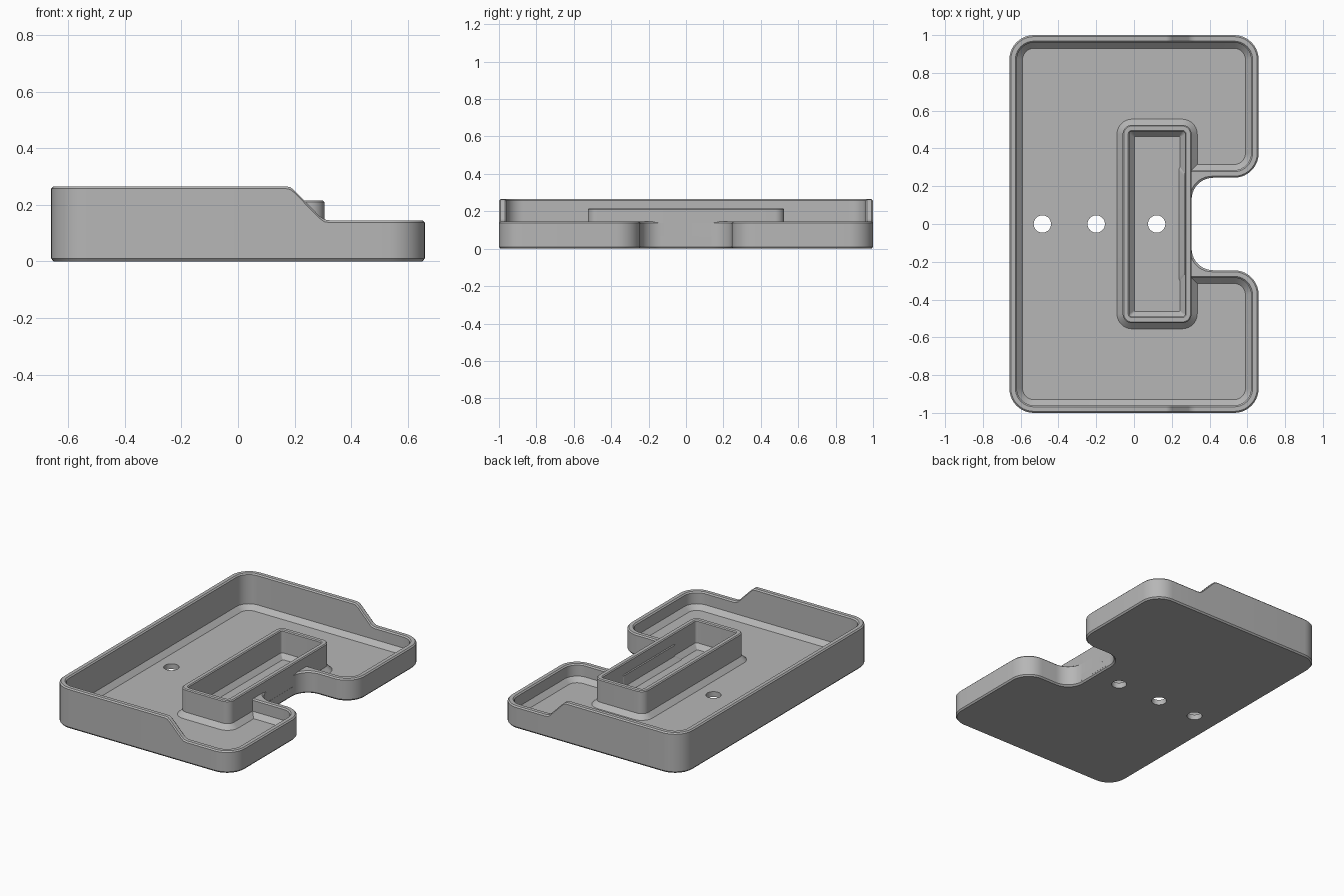
import bpy, bmesh, math
from mathutils import Vector

if "Cube" in bpy.data.objects:
    bpy.data.objects.remove(bpy.data.objects["Cube"], do_unlink=True)

grey = bpy.data.materials.new("plain grey")
grey.use_nodes = True
colour = (0.47, 0.47, 0.47, 1)
grey.diffuse_color = colour
grey.node_tree.nodes["Principled BSDF"].inputs["Base Color"].default_value = colour

HIGH, LOW, FLOOR = 0.265, 0.145, 0.035
# Rim height along x: high side, rounded slope, low side
SLOPE = [(0.17, HIGH), (0.185, 0.262), (0.2, 0.25), (0.288, 0.16), (0.305, 0.148), (0.325, LOW)]


def rim_height(x, y):
    if abs(y) < 0.8:
        return HIGH if x < 0 else LOW
    if x <= SLOPE[0][0]:
        return HIGH
    for (x0, z0), (x1, z1) in zip(SLOPE, SLOPE[1:]):
        if x <= x1:
            return z0 + (z1 - z0) * (x - x0) / (x1 - x0)
    return LOW


def outline(corners, inset, steps=10):
    """Rounded counter-clockwise outline, moved inward by inset."""
    points = []
    for i, (x, y, radius) in enumerate(corners):
        p = Vector((x, y))
        before = (p - Vector(corners[i - 1][:2])).normalized()
        after = (Vector(corners[(i + 1) % len(corners)][:2]) - p).normalized()
        n1, n2 = Vector((-before.y, before.x)), Vector((-after.y, after.x))
        turn = before.cross(after)
        if abs(turn) < 0.01:
            points.append(p + n1 * inset)
            continue
        side = 1 if turn > 0 else -1
        if side > 0:
            r = max(radius - inset, 0.005)
        else:
            r = radius if inset < 0.02 else 0.03
        centre = p + (n1 + n2) * (inset + side * r)
        for k in range(steps + 1):
            t = math.pi / 2 * k / steps
            points.append(centre - (n1 * math.cos(t) + n2 * math.sin(t)) * side * r)
    return points


def loft(name, corners, rings):
    """Skin a stack of (inset, height) rings; height may be a function."""
    bm = bmesh.new()
    loops = []
    for inset, height in rings:
        loops.append([bm.verts.new((p.x, p.y, height(p.x, p.y) if callable(height) else height))
                      for p in outline(corners, inset)])
    for a, b in zip(loops, loops[1:]):
        for i in range(len(a)):
            j = (i + 1) % len(a)
            bm.faces.new((a[i], a[j], b[j], b[i]))
    bm.faces.new(loops[0][::-1])
    bm.faces.new(loops[-1])
    mesh = bpy.data.meshes.new(name)
    bm.to_mesh(mesh)
    bm.free()
    mesh.materials.append(grey)
    obj = bpy.data.objects.new(name, mesh)
    bpy.context.collection.objects.link(obj)
    return obj


def cut(obj, cutter):
    mod = obj.modifiers.new("cut", 'BOOLEAN')
    mod.operation, mod.solver, mod.object = 'DIFFERENCE', 'EXACT', cutter
    bpy.context.view_layer.objects.active = obj
    bpy.ops.object.modifier_apply(modifier=mod.name)


# Tray with a notch in its low side
X, Y, R = 0.66, 1.0, 0.13
NX, NY, NR = 0.305, 0.245, 0.115
front = [(-X, -Y, R)] + [(x, -Y, 0) for x, z in SLOPE] + [(X, -Y, R), (X, -NY, R), (NX, -NY, NR)]
back = [(x, -y, r) for x, y, r in reversed(front)]
tray = loft("tray", front + back, [
    (0.008, 0), (0, 0.01),
    (0, lambda x, y: rim_height(x, y) - 0.008),
    (0.008, rim_height), (0.032, rim_height),
    (0.04, lambda x, y: rim_height(x, y) - 0.008),
    (0.04, FLOOR + 0.03), (0.07, FLOOR)])

# Narrow open box standing in the tray, with a sloped foot
BX, BY, BR, BZ = -0.06, 0.525, 0.05, 0.215
box = loft("inner_box", [(BX, -BY, BR), (NX, -BY, BR), (NX, BY, BR), (BX, BY, BR)], [
    (-0.03, 0.02), (-0.03, FLOOR), (0, FLOOR + 0.03),
    (0, BZ - 0.006), (0.006, BZ), (0.029, BZ), (0.035, BZ - 0.006),
    (0.035, FLOOR + 0.032), (0.062, FLOOR + 0.002)])

# Trim the foot where the notch passes
bpy.ops.mesh.primitive_cube_add(size=1, location=(NX + 0.2005, 0, 0.2))
trim = bpy.context.object
trim.scale = (0.4, 0.53, 0.6)
cut(box, trim)
bpy.data.objects.remove(trim, do_unlink=True)

# Row of drain holes through the floor
for x in (-0.485, -0.2, 0.12):
    bpy.ops.mesh.primitive_cylinder_add(vertices=32, radius=0.046, depth=0.3, location=(x, 0, 0))
    drill = bpy.context.object
    cut(tray, drill)
    if x > 0:
        cut(box, drill)
    bpy.data.objects.remove(drill, do_unlink=True)

bpy.ops.object.select_all(action='DESELECT')
for obj in (tray, box):
    obj.select_set(True)
bpy.context.view_layer.objects.active = tray
bpy.ops.object.shade_smooth_by_angle(angle=math.radians(30))
